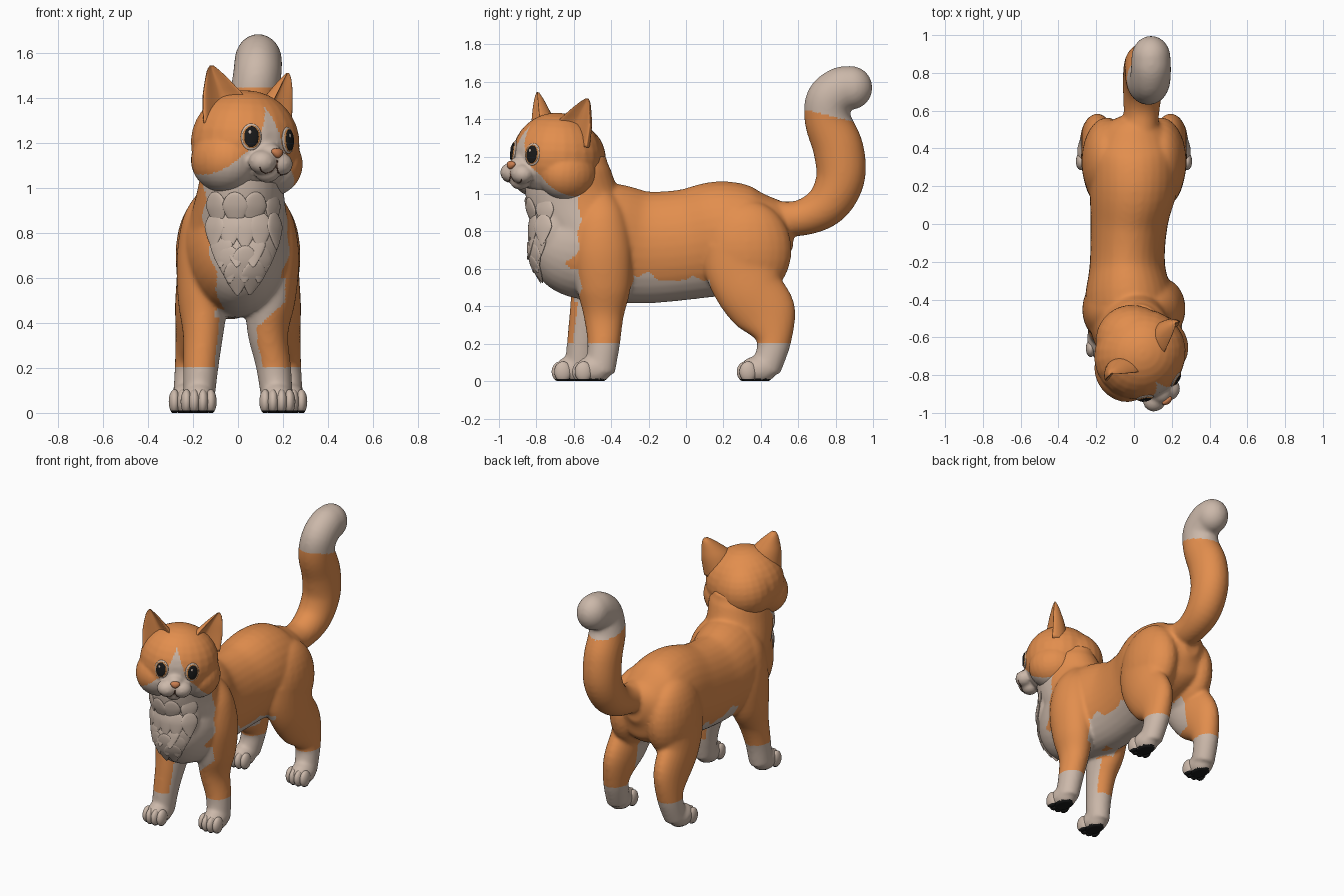
import bpy, bmesh, math
from mathutils import Vector, Matrix
from mathutils.bvhtree import BVHTree

if "Cube" in bpy.data.objects:
    bpy.data.objects.remove(bpy.data.objects["Cube"])


def material(name, rgb):
    m = bpy.data.materials.new(name)
    m.use_nodes = True
    m.diffuse_color = (*rgb, 1)
    m.node_tree.nodes["Principled BSDF"].inputs["Base Color"].default_value = (*rgb, 1)
    return m


ORANGE = material("orange_fur", (0.76, 0.27, 0.075))
WHITE = material("cream_fur", (0.60, 0.48, 0.40))
BLACK = material("black", (0.01, 0.01, 0.01))
AMBER = material("amber_iris", (0.55, 0.22, 0.06))
NOSE = material("nose_brown", (0.60, 0.21, 0.08))
MOUTH = material("mouth_brown", (0.14, 0.06, 0.035))
FUR = (ORANGE, WHITE, BLACK)
# The head is turned to its left and tilted a little; the face sits just off its centre line
HEAD = (Matrix.Translation((0.032, -0.69, 1.2)) @ Matrix.Rotation(math.radians(38), 4, "Z")
        @ Matrix.Rotation(math.radians(4.5), 4, "Y"))
FACE = -.035


def ball(bm, loc, size, frame=Matrix()):
    m = frame @ Matrix.Translation(loc) @ Matrix.Diagonal((*size, 1))
    return bmesh.ops.create_uvsphere(bm, u_segments=24, v_segments=16, radius=1, matrix=m)["verts"]


def spline(rows, steps=5):
    """Smoothly resample rows of (x, y, z, width, depth)."""
    r = [Vector(row) for row in rows]
    r = [r[0]] + r + [r[-1]]
    out = []
    for a, b, c, d in zip(r, r[1:], r[2:], r[3:]):
        for k in range(steps):
            t = k / steps
            out.append(b + (c - a) * (0.5 * t) + (a * 2 - b * 5 + c * 4 - d) * (0.5 * t * t)
                       + (b * 3 - a - c * 3 + d) * (0.5 * t ** 3))
    return out + [r[-1]]


def loft(bm, rows, hollow=False, n=32):
    """Skin a tube through the rows; a hollow section is dished in front."""
    pts = spline(rows)
    rings = []
    for i, p in enumerate(pts):
        step = pts[min(i + 1, len(pts) - 1)] - pts[max(i - 1, 0)]
        up = Vector(step[:3]).cross(Vector((1, 0, 0))).normalized()
        ring = []
        for k in range(n):
            a = math.tau * k / n
            u, v = math.cos(a), math.sin(a)
            if hollow and v < 0:
                v = .5 * v * v + .35 * v * abs(u)
            side = Vector((u * max(p[3], 0.003), 0, 0))
            ring.append(bm.verts.new(Vector(p[:3]) + side + up * v * max(p[4], 0.003)))
        rings.append(ring)
    for a, b in zip(rings, rings[1:]):
        for k in range(n):
            bm.faces.new((a[k], a[k - 1], b[k - 1], b[k]))
    bm.faces.new(rings[0])
    bm.faces.new(rings[-1][::-1])
    return [v for ring in rings for v in ring]


def finish(bm, name, mats, matrix=Matrix(), voxel=0, smooth=0, rule=None, floor=False):
    """Make the object, optionally fuse its pieces, then colour faces by rule."""
    bmesh.ops.recalc_face_normals(bm, faces=bm.faces)
    me = bpy.data.meshes.new(name)
    bm.to_mesh(me)
    bm.free()
    ob = bpy.data.objects.new(name, me)
    bpy.context.collection.objects.link(ob)
    if voxel:
        mod = ob.modifiers.new("fuse", "REMESH")
        mod.mode, mod.voxel_size = "VOXEL", voxel
        mod = ob.modifiers.new("soften", "SMOOTH")
        mod.factor, mod.iterations = 0.5, smooth
        bpy.context.view_layer.update()
        fused = bpy.data.meshes.new_from_object(ob.evaluated_get(bpy.context.evaluated_depsgraph_get()))
        ob.modifiers.clear()
        ob.data = fused
        bpy.data.meshes.remove(me)
        me = fused
        me.name = name
    if floor:
        for v in me.vertices:
            v.co.z = max(v.co.z, 0)
        me.update()
    me.materials.clear()
    for m in mats:
        me.materials.append(m)
    for p in me.polygons:
        p.use_smooth = True
        p.material_index = rule(p.center, p.normal) if rule else 0
    ob.matrix_world = matrix
    return ob


def surface(ob):
    """Return a function giving a frame on the front surface at x, z (its -y points outward)."""
    tree = BVHTree.FromPolygons([v.co for v in ob.data.vertices], [p.vertices for p in ob.data.polygons])

    def frame(x, z):
        hit, normal, _, _ = tree.ray_cast(Vector((x, -3, z)), Vector((0, 1, 0)))
        if hit is None:
            return None
        if normal.y > 0:
            normal = -normal
        return Matrix.Translation(hit) @ normal.to_track_quat("-Y", "Z").to_matrix().to_4x4()
    return frame


# Torso, neck and chest
bm = bmesh.new()
loft(bm, [(0, .575, .79, .06, .08), (0, .515, .79, .17, .18), (0, .39, .77, .23, .26),
          (0, .2, .765, .235, .305), (-.025, 0, .73, .205, .295), (-.035, -.22, .715, .20, .3),
          (-.02, -.42, .74, .24, .318), (0, -.6, .74, .22, .29), (.01, -.74, .77, .16, .21),
          (.02, -.81, .79, .08, .1)])
loft(bm, [(0, -.52, .8, .23, .22), (.01, -.605, .97, .195, .245), (.025, -.63, 1.12, .178, .228),
          (.03, -.625, 1.22, .13, .2)])
ball(bm, (.02, -.7, .8), (.17, .135, .21))

# Tail
loft(bm, [(.03, .42, .88, .09, .09), (.04, .6, .87, .095, .095), (.05, .75, .94, .11, .115),
          (.06, .825, 1.08, .115, .13), (.065, .815, 1.24, .115, .135), (.07, .76, 1.39, .112, .125),
          (.085, .765, 1.5, .108, .125), (.09, .83, 1.56, .106, .12), (.09, .88, 1.568, .103, .115)])
ball(bm, (.09, .88, 1.568), (.104, .117, .117))

# Legs and paws; the right front foot stands further forward, the left knee further in
paws = []
for s, reach, lean in ((1, 0, .022), (-1, .11, 0)):
    loft(bm, [(s * .09, -.48, 1.0, .07, .08), (s * .125, -.46, .88, .115, .135),
              (s * .148, -.45, .70, .124, .16), (s * .155 - lean * .5, -.44 - reach * .3, .5, .112, .145),
              (s * .155 - lean, -.44 - reach * .7, .35, .09, .108), (s * .165 - lean * .3, -.44 - reach, .2, .078, .087),
              (s * .175, -.46 - reach, .05, .07, .08)])
    ball(bm, (s * .143, .33, .70), (.135, .235, .265))
    loft(bm, [(s * .15, .31, .72, .12, .22), (s * .165, .31, .6, .108, .21), (s * .18, .345, .48, .1, .18),
              (s * .19, .435, .35, .088, .16), (s * .205, .47, .21, .076, .092), (s * .22, .425, .06, .07, .08)])
    paws += [(s * .175, -.495 - reach), (s * .228, .385)]
for x, y in paws:
    ball(bm, (x, y, .06), (.074, .1, .075))


def body_rule(c, n):
    ax = abs(c.x)
    if c.z < .012:
        return 2
    if c.z < .2 or c.z > 1.42 - .25 * (c.y - .76) and c.y > .5:
        return 1
    # Bib
    wave = math.sin(38 * c.z) * .01
    if c.y < -.57 + wave and c.z > .42 and abs(c.x - .05) < min(.2, .115 + .19 * (c.z - .42)) + wave:
        return 1
    # Scalloped belly
    edge = .535 + .02 * math.sin(26 * c.y) + .012 * math.sin(55 * c.y) + .4 * max(0, -.15 - c.y)
    if -.28 < c.y < .13 and c.z < edge:
        return 1
    if -.6 < c.y < .32 and ax < .13 and .42 < c.z < .54:
        return 1
    # White wedge high on the left foreleg, then the inner faces of the legs
    if .02 < c.x < .21 and c.y < -.4 and .35 + .9 * (c.x - .05) < c.z < .6:
        return 1
    if c.y < 0:
        return int((n.x < -.62 if c.x > 0 else n.x > .8) and c.z < .5)
    return int(n.x * (1 if c.x > 0 else -1) < -.55 and .3 < c.z < .56 and c.y < .4)


body = finish(bm, "body", FUR, voxel=.011, smooth=10, rule=body_rule, floor=True)

# Toes
bm = bmesh.new()
for x, y in paws:
    for dx in (-.054, -.019, .019, .054):
        ball(bm, (x + dx, y - .075 + abs(dx) * .4, .05), (.026, .046, .055))
finish(bm, "toes", FUR, rule=lambda c, n: 2 if c.z < .012 else 1, floor=True)

# Layered chest fur tufts
on_body = surface(body)
bm = bmesh.new()
for z, count, spread in ((.9, 4, .25), (.81, 5, .27), (.73, 4, .21), (.66, 3, .14), (.6, 2, .07)):
    for k in range(count):
        f = on_body(.03 + spread * (k / (count - 1) - .5), z)
        if f is None:
            continue
        f = f @ Matrix.Rotation(-.05, 4, "X")
        for v in ball(bm, (0, 0, 0), (1, 1, 1)):
            taper = .35 + .65 * min(1, (v.co.z + 1) / 1.2)
            v.co = f @ Vector((v.co.x * .06 * taper, v.co.y * .013 * taper, v.co.z * .085))
finish(bm, "chest_fur", (WHITE,))

# Head with cheeks and muzzle
bm = bmesh.new()
ball(bm, (0, 0, 0), (.248, .235, .235))
ball(bm, (.01, .06, -.01), (.2, .215, .2))
ball(bm, (FACE, -.215, -.055), (.06, .07, .055))
ball(bm, (FACE, -.215, -.135), (.055, .052, .045))
for s in (1, -1):
    ball(bm, (s * .125, -.02, -.085), (.142, .165, .145))
    ball(bm, (FACE + s * .046, -.238, -.092), (.064, .06, .054))


def head_rule(c, n):
    ax = abs(c.x - FACE)
    if c.y < .05 and c.z < .05 - ax:
        return 1
    return int(c.y < 0 and c.z < .16 and ax < .062 * (.16 - c.z) / .16)


head = finish(bm, "head", FUR, HEAD, voxel=.009, smooth=6, rule=head_rule)
on_head = surface(head)

# Broad dished ears, turned outward
for s, side in ((1, "left"), (-1, "right")):
    bm = bmesh.new()
    verts = loft(bm, [(s * .125, -.035, .07, .112, .12), (s * .145, -.032, .18, .102, .095),
                      (s * .175, -.03, .25, .068, .066), (s * .203, -.025, .305, .032, .034),
                      (s * .214, -.02, .33, .008, .011)], hollow=True)
    bmesh.ops.rotate(bm, verts=verts, cent=(s * .15, 0, 0),
                     matrix=Matrix.Rotation(s * math.radians(25), 3, "Z"))
    bmesh.ops.translate(bm, verts=verts, vec=(.008, 0, 0))
    finish(bm, side + "_ear", (ORANGE,), HEAD)

# Eyes: cream eyeball, amber iris, black pupil and a glint
layers = (("eyeball", WHITE, (0, .004, 0), (.047, .012, .06)),
          ("iris", AMBER, (0, -.001, 0), (.041, .010, .052)),
          ("pupil", BLACK, (0, -.006, 0), (.033, .009, .047)),
          ("eye_glint", WHITE, (-.009, -.013, .019), (.007, .003, .009)))
for s, side in ((1, "left"), (-1, "right")):
    f = on_head(FACE + .008 + s * .097, .018)
    for part, mat, loc, size in layers:
        bm = bmesh.new()
        ball(bm, loc, size, f)
        finish(bm, side + "_" + part, (mat,), HEAD)

# Nose, wider at the top
bm = bmesh.new()
f = on_head(FACE, -.048)
for v in ball(bm, (0, 0, 0), (.029, .018, .022)):
    v.co.x *= 1 + 16 * v.co.z
    v.co = f @ v.co
finish(bm, "nose", (NOSE,), HEAD)

# Smile lines
for s, side in ((1, "left"), (-1, "right")):
    cu = bpy.data.curves.new(side + "_smile", "CURVE")
    cu.dimensions, cu.bevel_depth, cu.bevel_resolution = "3D", .003, 2
    path = [on_head(FACE + s * x, z).translation for x, z in
            ((0, -.08), (.004, -.11), (.02, -.132), (.045, -.141), (.07, -.134), (.088, -.115))]
    line = cu.splines.new("POLY")
    line.points.add(len(path) - 1)
    for point, co in zip(line.points, path):
        point.co = (*co, 1)
    cu.materials.append(MOUTH)
    ob = bpy.data.objects.new(side + "_smile", cu)
    bpy.context.collection.objects.link(ob)
    ob.matrix_world = HEAD
